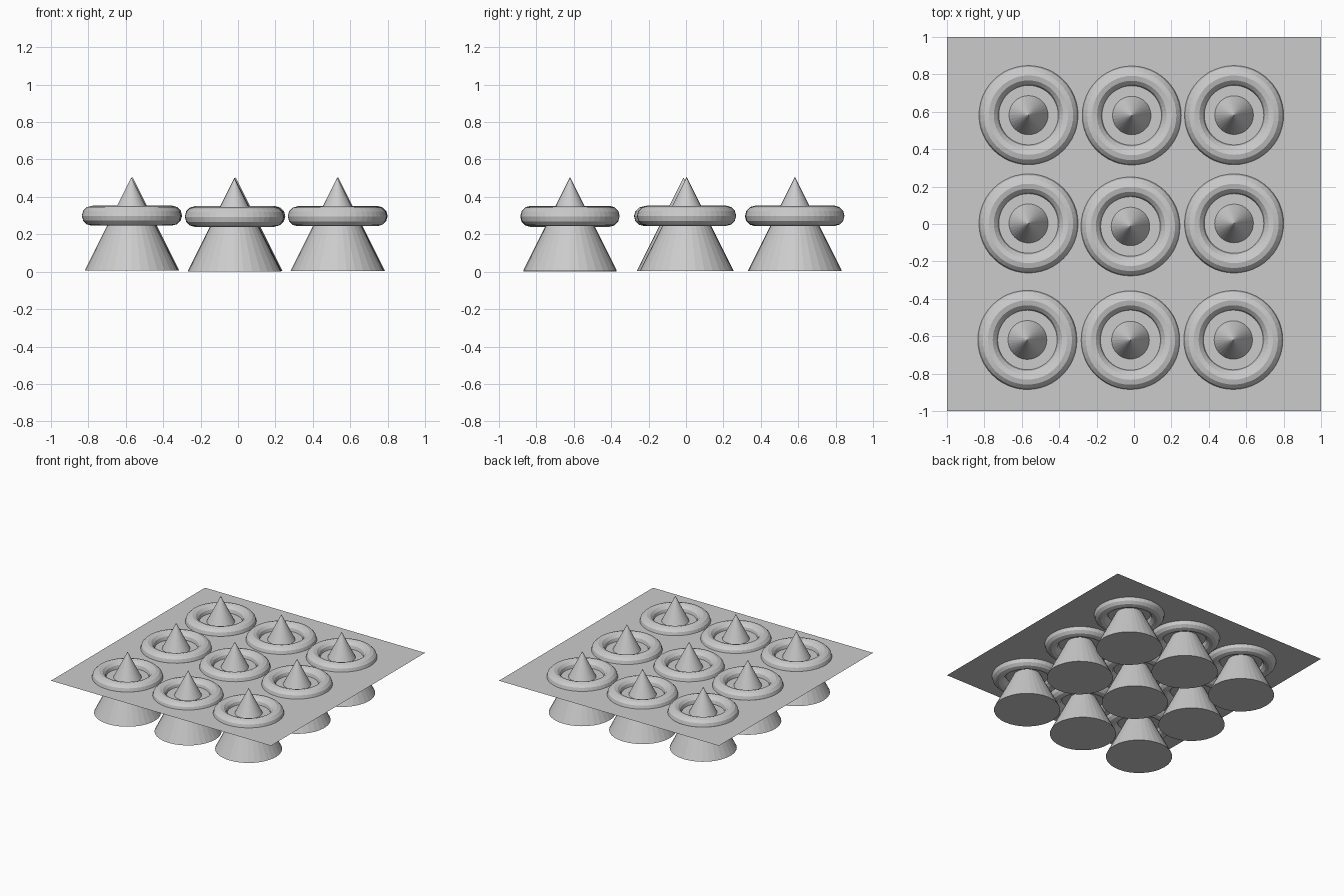
import bpy

if "Cube" in bpy.data.objects:
    bpy.data.objects.remove(bpy.data.objects["Cube"])

PLATE_Z = 0.298
RING_MAJOR, RING_MINOR = 0.212, 0.053
CONE_R, CONE_H = 0.25, 0.5


def spike(label, x, y, base):
    """One cone with the ring that circles it at plate height."""
    bpy.ops.mesh.primitive_cone_add(vertices=32, radius1=CONE_R, radius2=0,
                                    depth=CONE_H, location=(x, y, base + CONE_H / 2))
    bpy.context.object.name = "cone_" + label
    bpy.ops.mesh.primitive_torus_add(location=(x, y, base + 0.293),
                                     major_radius=RING_MAJOR, minor_radius=RING_MINOR,
                                     major_segments=48, minor_segments=12)
    bpy.context.object.name = "ring_" + label


# Thin square sheet
bpy.ops.mesh.primitive_plane_add(size=2, location=(0, 0, PLATE_Z))
bpy.context.object.name = "plate"

# Slightly uneven grid of ringed cones: x, y, base height
rows = {
    "back": [(-0.564, 0.582, 0.007), (-0.012, 0.580, 0.004), (0.535, 0.582, 0.005)],
    "middle": [(-0.564, 0.003, 0.007), (-0.019, -0.013, 0.004), (0.535, 0.003, 0.005)],
    "front": [(-0.570, -0.620, 0.006), (-0.019, -0.621, 0.0), (0.531, -0.620, 0.003)],
}
for row, spots in rows.items():
    for column, spot in zip(("left", "centre", "right"), spots):
        spike(row + "_" + column, *spot)
